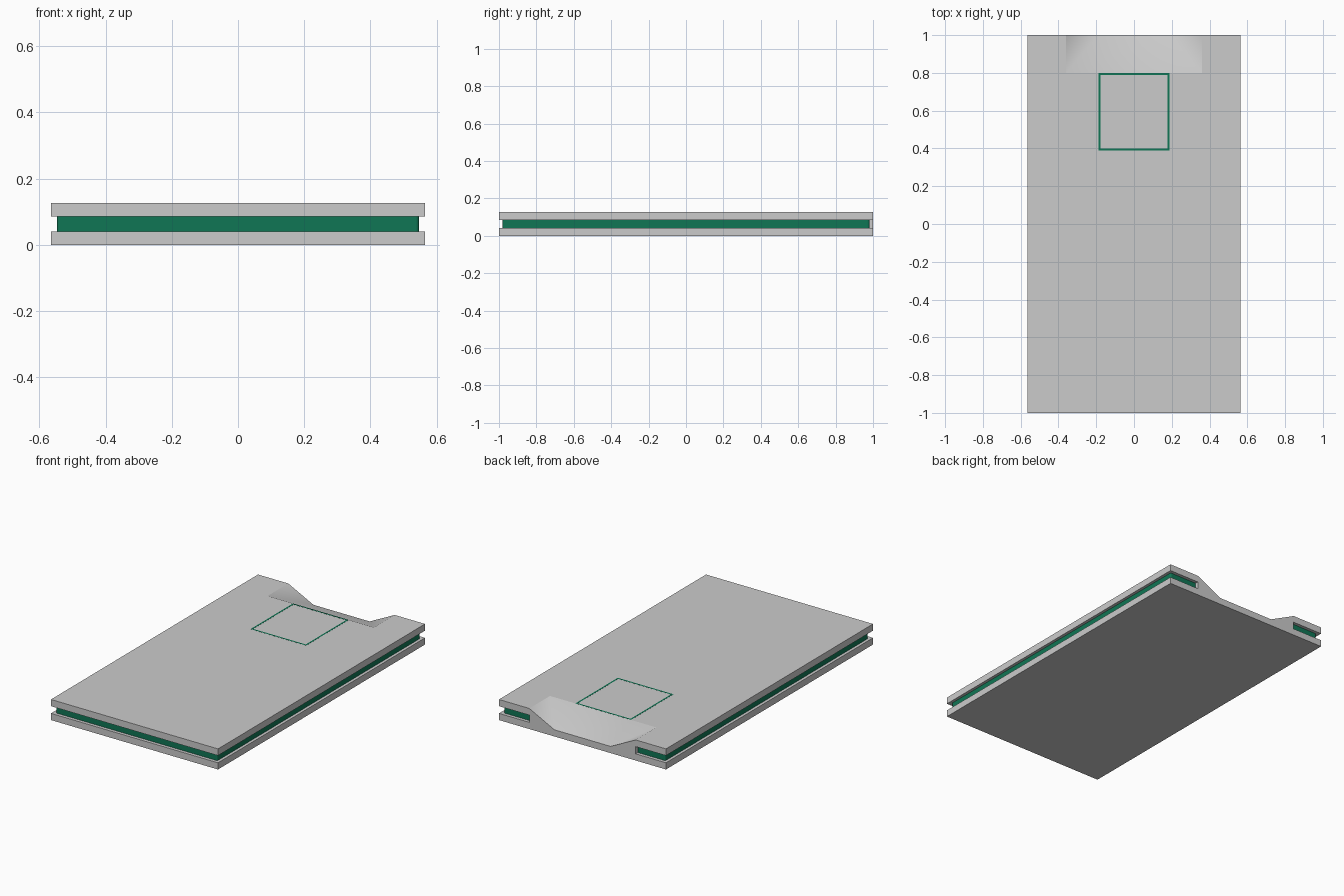
import bpy, bmesh
from math import cos, sin, pi

if "Cube" in bpy.data.objects:
    bpy.data.objects.remove(bpy.data.objects["Cube"])

W, L = 0.565, 1.0                  # half width, half length
Z1, Z2, Z3 = 0.041, 0.085, 0.126   # lower plate top, upper plate bottom, total height
NX, NB, NY = 0.36, 0.19, 0.80      # notch half width at top and bottom, notch start

green = bpy.data.materials.new("green")
green.diffuse_color = (0.005, 0.18, 0.09, 1)
green.use_nodes = True
green.node_tree.nodes["Principled BSDF"].inputs["Base Color"].default_value = green.diffuse_color


def link(name, bm, mat=None):
    bmesh.ops.recalc_face_normals(bm, faces=bm.faces)
    me = bpy.data.meshes.new(name)
    bm.to_mesh(me)
    bm.free()
    ob = bpy.data.objects.new(name, me)
    bpy.context.collection.objects.link(ob)
    if mat:
        me.materials.append(mat)
    return ob


def prism(name, outline, z0, z1, mat=None):
    """Extrude a plan outline from z0 up to z1."""
    bm = bmesh.new()
    face = bm.faces.new([bm.verts.new((x, y, z0)) for x, y in outline])
    ext = bmesh.ops.extrude_face_region(bm, geom=[face])["geom"]
    top = [v for v in ext if isinstance(v, bmesh.types.BMVert)]
    bmesh.ops.translate(bm, verts=top, vec=(0, 0, z1 - z0))
    return link(name, bm, mat)


def corner(x, y, r, a0):
    """Rounded corner, counter-clockwise from angle a0."""
    return [(x + r * cos(a0 + i * pi / 6), y + r * sin(a0 + i * pi / 6)) for i in range(4)]


# Outer plates; the upper one leaves room for the notch
prism("lower_plate", [(-W, -L), (W, -L), (W, L), (-W, L)], 0, Z1)
prism("upper_plate", [(-W, -L), (W, -L), (W, L), (NX, L), (NX, NY),
                      (-NX, NY), (-NX, L), (-W, L)], Z2, Z3)

# Inset green core with rounded corners
r = 0.01
cx, cy = W - 0.018 - r, L - 0.02 - r
core = (corner(-cx, -cy, r, pi) + corner(cx, -cy, r, 1.5 * pi) + corner(cx, cy, r, 0)
        + [(NX, L - 0.02), (NX, NY), (-NX, NY), (-NX, L - 0.02)]
        + corner(-cx, cy, r, 0.5 * pi))
prism("core", core, Z1, Z2, green)

# Notch block: a ramp sloping down to the back edge between two sloped sides
bm = bmesh.new()
v = [bm.verts.new(p) for p in [
    (-NX, NY, Z3), (NX, NY, Z3), (NB, L, Z1), (-NB, L, Z1),
    (-NX, L, Z3), (NX, L, Z3),
    (-NX, NY, Z1), (NX, NY, Z1), (-NX, L, Z1), (NX, L, Z1)]]
ramp = [bm.faces.new([v[i] for i in f]) for f in [(0, 1, 2, 3), (0, 3, 4), (1, 5, 2)]]
for f in [(4, 3, 8), (5, 9, 2), (0, 4, 8, 6), (1, 7, 9, 5), (0, 6, 7, 1), (6, 8, 3, 2, 9, 7)]:
    bm.faces.new([v[i] for i in f])
for f in ramp:
    f.smooth = True
for e in bm.edges:
    e.smooth = all(f in ramp for f in e.link_faces)
link("notch_ramp", bm)

# Thin green square outline on the top face
bm = bmesh.new()
x0, x1, y0, y1, t = -0.188, 0.188, 0.39, 0.80, 0.01
for ax, bx, ay, by in [(x0, x1, y0, y0 + t), (x0, x1, y1 - t, y1),
                       (x0, x0 + t, y0 + t, y1 - t), (x1 - t, x1, y0 + t, y1 - t)]:
    box = bmesh.ops.create_cube(bm, size=1)["verts"]
    bmesh.ops.scale(bm, verts=box, vec=(bx - ax, by - ay, 0.003))
    bmesh.ops.translate(bm, verts=box, vec=((ax + bx) / 2, (ay + by) / 2, Z3 - 0.001))
link("square_outline", bm, green)
